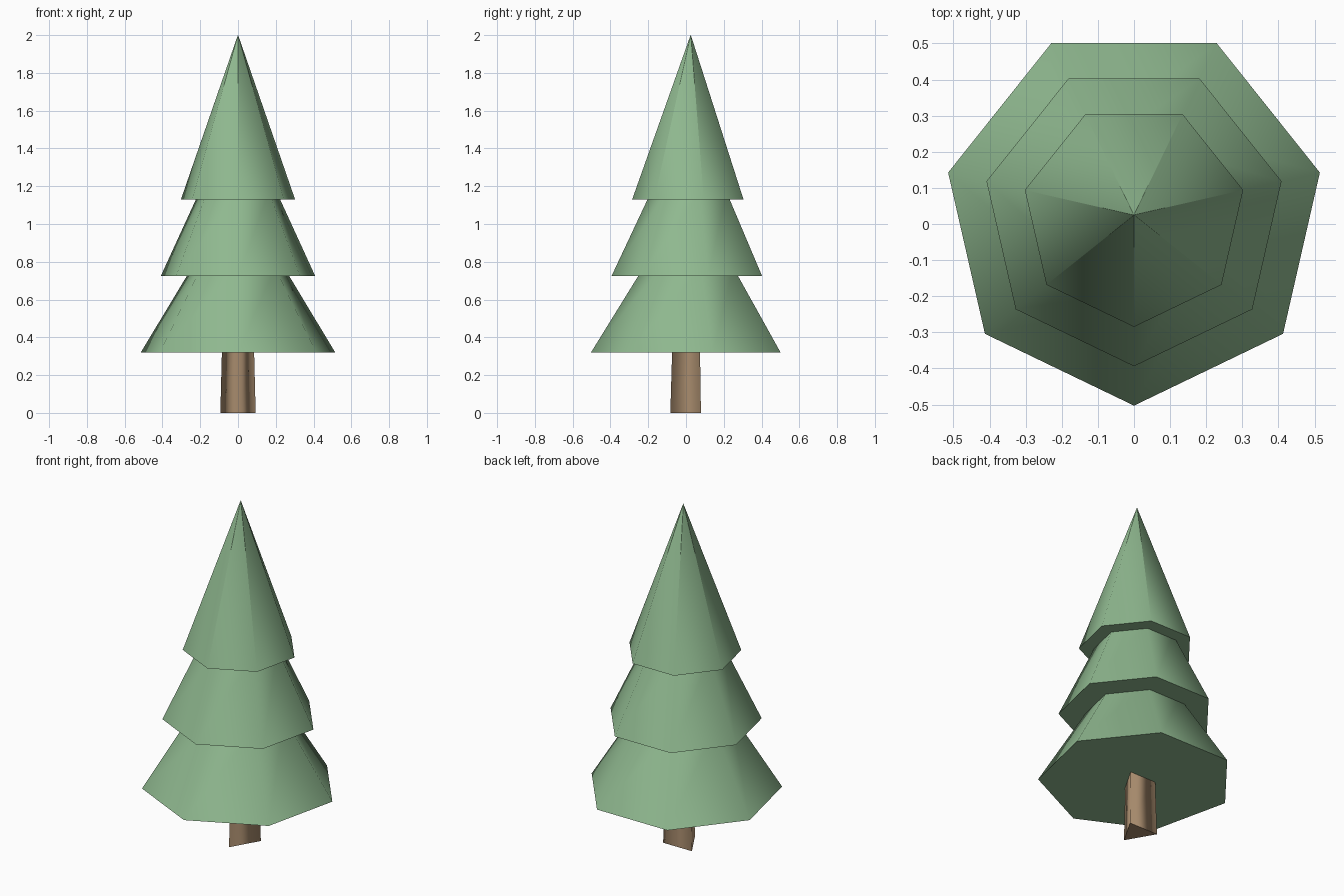
import bpy, bmesh
from math import sin, cos, tau

if "Cube" in bpy.data.objects:
    bpy.data.objects.remove(bpy.data.objects["Cube"], do_unlink=True)

AXIS_Y = 0.025  # the trunk axis sits slightly behind the origin


def make_material(name, rgb):
    mat = bpy.data.materials.new(name)
    mat.use_nodes = True
    color = (*rgb, 1.0)
    mat.diffuse_color = color
    bsdf = mat.node_tree.nodes["Principled BSDF"]
    bsdf.inputs["Base Color"].default_value = color
    bsdf.inputs["Roughness"].default_value = 0.9
    return mat


def tapered_prism(name, sides, bottom, top, mat):
    """Closed frustum with a corner toward the front; bottom and top are (radius, z)."""
    bm = bmesh.new()
    rings = []
    for radius, z in (bottom, top):
        angles = [tau * i / sides for i in range(sides)]
        rings.append([bm.verts.new((radius * sin(a), AXIS_Y - radius * cos(a), z))
                      for a in angles])
    low, high = rings
    for i in range(sides):
        j = (i + 1) % sides
        bm.faces.new((low[i], low[j], high[j], high[i]))
    caps = [bm.faces.new(low[::-1]), bm.faces.new(high)]
    bmesh.ops.recalc_face_normals(bm, faces=bm.faces[:])
    # Smooth sides with crisp rims
    for face in bm.faces:
        face.smooth = True
    for cap in caps:
        for edge in cap.edges:
            edge.smooth = False
    mesh = bpy.data.meshes.new(name)
    bm.to_mesh(mesh)
    bm.free()
    mesh.materials.append(mat)
    obj = bpy.data.objects.new(name, mesh)
    bpy.context.collection.objects.link(obj)
    return obj


needle_green = make_material("needle green", (0.275, 0.48, 0.275))
bark_brown = make_material("bark brown", (0.376, 0.25, 0.147))

# Three-sided trunk
tapered_prism("trunk", 3, (0.108, 0.0), (0.098, 0.34), bark_brown)

# Stacked seven-sided foliage tiers, the highest closing to a point
tapered_prism("lower_foliage", 7, (0.528, 0.32), (0.25, 0.77), needle_green)
tapered_prism("middle_foliage", 7, (0.419, 0.725), (0.21, 1.17), needle_green)
tapered_prism("upper_foliage", 7, (0.31, 1.13), (0.0008, 2.0), needle_green)
